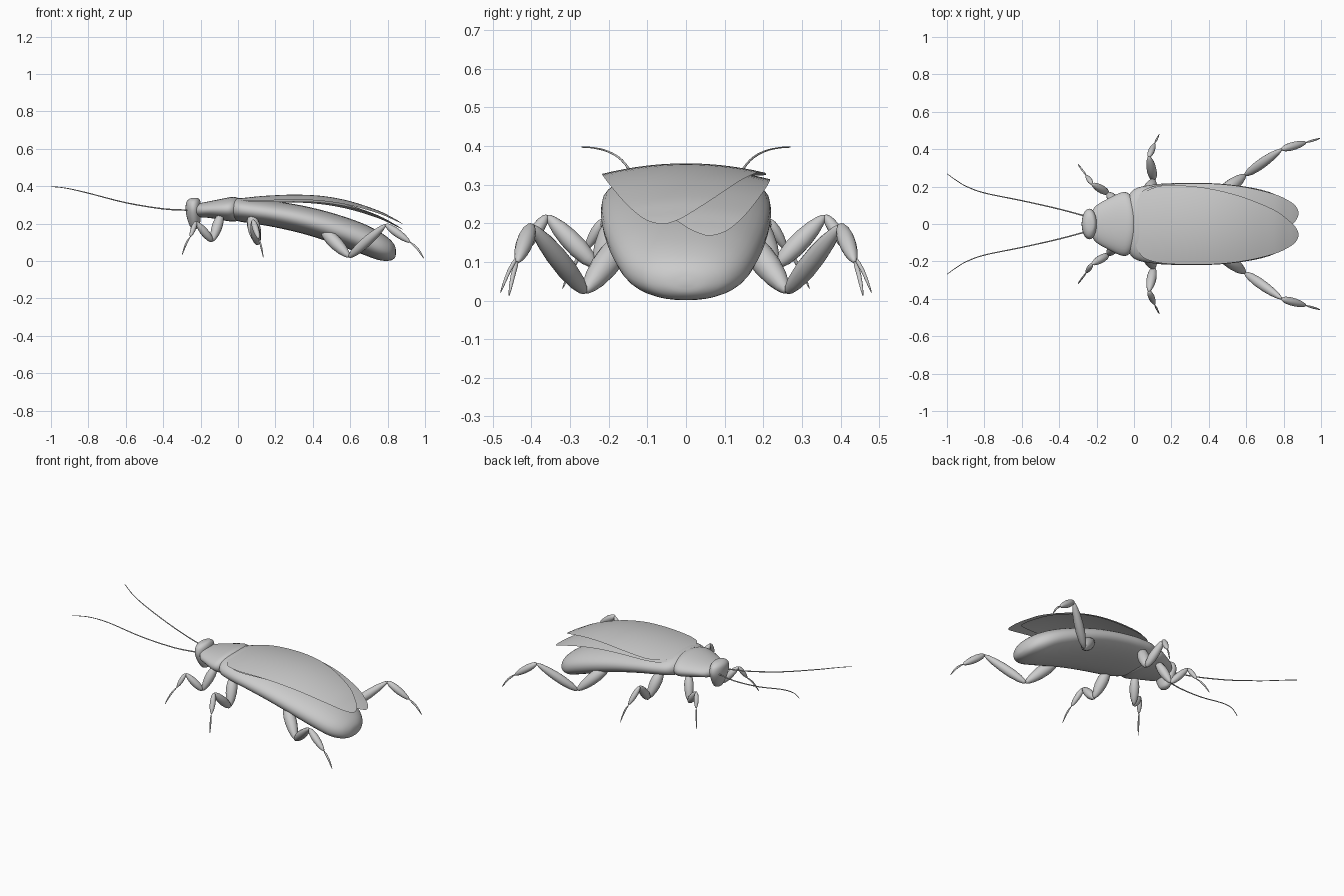
import bpy, math
from mathutils import Vector

if "Cube" in bpy.data.objects:
    bpy.data.objects.remove(bpy.data.objects["Cube"])


def make(name, verts, faces):
    me = bpy.data.meshes.new(name)
    me.from_pydata(verts, [], faces)
    me.shade_smooth()
    ob = bpy.data.objects.new(name, me)
    bpy.context.collection.objects.link(ob)
    return ob


def smooth_rows(rows, n=4):
    """Catmull-Rom resampling of control rows."""
    out, last = [], len(rows) - 1
    for i in range(last):
        p = [rows[max(0, min(last, i + k))] for k in (-1, 0, 1, 2)]
        for s in range(n):
            t = s / n
            out.append([0.5 * (2 * b + (c - a) * t + (2 * a - 5 * b + 4 * c - d) * t * t
                               + (3 * b - a - 3 * c + d) * t ** 3) for a, b, c, d in zip(*p)])
    out.append(list(rows[-1]))
    return out


def skin(name, rings):
    """Closed tube through rings with equal vertex counts."""
    n = len(rings[0])
    verts = [v for r in rings for v in r]
    faces = [(i * n + j, i * n + (j + 1) % n, (i + 1) * n + (j + 1) % n, (i + 1) * n + j)
             for i in range(len(rings) - 1) for j in range(n)]
    faces += [tuple(reversed(range(n))), tuple(range(len(verts) - n, len(verts)))]
    return make(name, verts, faces)


def oval(n, power=2.0):
    for j in range(n):
        c, s = math.cos(math.tau * j / n), math.sin(math.tau * j / n)
        yield (math.copysign(abs(c) ** (2 / power), c), math.copysign(abs(s) ** (2 / power), s))


def loft_x(name, rows, power=2.0):
    # rows: x, centre z, half width, half height
    return skin(name, [[(x, w * a, z + h * b) for a, b in oval(36, power)]
                       for x, z, w, h in smooth_rows(rows)])


def tube(name, path, n=10):
    # path: list of (point, radius)
    rings = []
    for i, (p, r) in enumerate(path):
        d = (path[min(i + 1, len(path) - 1)][0] - path[max(i - 1, 0)][0]).normalized()
        u = d.cross(Vector((0.1, 0.2, 1))).normalized()
        v = d.cross(u)
        rings.append([p + r * (u * a + v * b) for a, b in oval(n)])
    return skin(name, rings)


# abdomen, drooping to the rear
loft_x("abdomen", [
    (-.05, .275, .11, .04), (0, .275, .185, .062), (.1, .264, .21, .067), (.2, .25, .218, .07),
    (.35, .22, .22, .075), (.5, .178, .212, .08), (.65, .125, .19, .083), (.75, .083, .16, .077),
    (.81, .06, .115, .058), (.838, .05, .06, .033), (.845, .047, .01, .006)], 2.2)

# thorax shield
loft_x("thorax_shield", [
    (-.225, .272, .07, .033), (-.2, .272, .1, .038), (-.15, .275, .13, .045), (-.07, .276, .168, .06),
    (-.03, .277, .164, .066), (-.005, .277, .13, .062), (.008, .278, .08, .045), (.012, .278, .02, .01)], 2.1)

# head, tapering down to the mouth
head = [(.338, -.228, .008, .015), (.333, -.234, .025, .045), (.315, -.238, .038, .073),
        (.28, -.239, .041, .082), (.24, -.237, .038, .07), (.2, -.233, .03, .048),
        (.178, -.231, .02, .03), (.17, -.23, .005, .008)]
skin("head", [[(cx + hx * a, -hy * b, z) for a, b in oval(28)]
              for z, cx, hx, hy in smooth_rows(head)])

# wing covers, the second slipped under the first
wing = [(0, -.07, .07, .332), (.02, -.14, .13, .336), (.06, -.185, .172, .341), (.15, -.21, .205, .349),
        (.3, -.217, .203, .355), (.45, -.214, .18, .348), (.6, -.196, .138, .32), (.75, -.16, .075, .27),
        (.83, -.123, .017, .23), (.865, -.095, -.018, .21), (.88, -.066, -.05, .2)]


def wing_cover(name, side, lower):
    rows, m = smooth_rows(wing), 14
    verts = []
    for x, lo, hi, z in rows:
        for k in range(m + 1):
            y = lo + (hi - lo) * k / m
            dz = -.006 - .027 * x if lower else 0
            verts.append((x, side * y, z - .58 * y * y + dz))
    faces = []
    for i in range(len(rows) - 1):
        for k in range(m):
            a = i * (m + 1) + k
            f = (a, a + m + 1, a + m + 2, a + 1)
            faces.append(f if side > 0 else f[::-1])
    make(name, verts, faces)


wing_cover("upper_wing_cover", 1, False)
wing_cover("lower_wing_cover", -1, True)

# legs: joints from hip to foot, and the radius of the four segments
legs = {
    "front": ([(-.09, .1, .25), (-.138, .165, .105), (-.225, .215, .21), (-.255, .26, .13), (-.3, .32, .03)],
              (.028, .022, .014, .005)),
    "middle": ([(.07, .15, .25), (.105, .235, .09), (.08, .36, .22), (.11, .43, .12), (.135, .48, .02)],
               (.034, .026, .017, .005)),
    "hind": ([(.45, .15, .17), (.595, .262, .022), (.79, .4, .195), (.92, .436, .1), (.995, .458, .012)],
             (.036, .027, .022, .006)),
}
shape = [(0, .25), (.04, .5), (.15, .8), (.35, 1), (.55, .98), (.75, .8), (.9, .52), (.97, .3), (1, .1)]
names = ("hip", "thigh", "shin", "foot")
for side, label in ((1, "right"), (-1, "left")):
    for leg, (joints, radii) in legs.items():
        pts = [Vector((x, side * y, z)) for x, y, z in joints]
        for i, part in enumerate(names):
            a, b = pts[i], pts[i + 1]
            bow = Vector((0, 0, .012)) if part == "foot" else Vector()
            tube(f"{leg}_{part}_{label}",
                 [(a.lerp(b, t) + bow * math.sin(math.pi * t), radii[i] * f) for t, f in shape], 14)

    # feelers
    feeler = [(-.26, .042, .272), (-.4, .08, .279), (-.6, .125, .312), (-.8, .166, .363),
              (-.9, .203, .386), (-.96, .24, .395), (-1, .269, .397)]
    path = smooth_rows(feeler)
    tube(f"feeler_{label}", [(Vector((x, side * y, z)), .004 - .0025 * i / len(path))
                             for i, (x, y, z) in enumerate(path)], 8)

# make all normals face outward on the closed parts
import bmesh
for ob in bpy.context.collection.objects:
    if "wing" not in ob.name:
        bm = bmesh.new()
        bm.from_mesh(ob.data)
        bmesh.ops.recalc_face_normals(bm, faces=bm.faces)
        bm.to_mesh(ob.data)
        bm.free()
